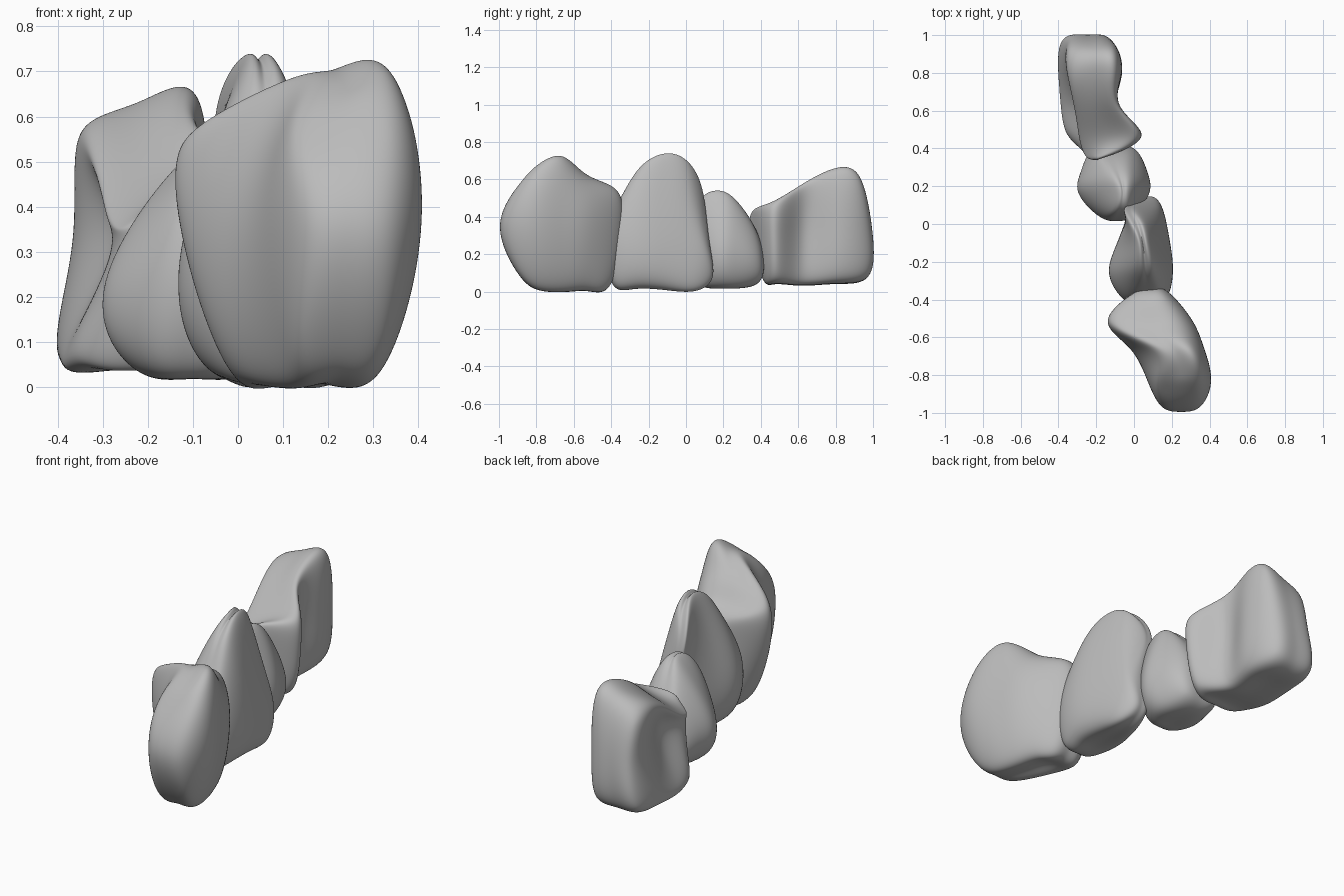
import bpy
import bmesh
from mathutils import Vector

default_cube = bpy.data.objects.get("Cube")
if default_cube:
    bpy.data.objects.remove(default_cube, do_unlink=True)

# One plain grey stone colour
stone_grey = bpy.data.materials.new("stone_grey")
stone_grey.use_nodes = True
colour = (0.5, 0.5, 0.5, 1)
stone_grey.diffuse_color = colour
stone_grey.node_tree.nodes["Principled BSDF"].inputs["Base Color"].default_value = colour

CROWN = Vector((0, 0, 2))
END_BULGE = Vector((0, 2.5, 0))


def smooth_position(vert):
    """Where a cage corner ends up after subdivision smoothing."""
    count = len(vert.link_edges)
    total = vert.co * count * (count - 1)
    for edge in vert.link_edges:
        total += edge.other_vert(vert).co * 2
    for face in vert.link_faces:
        total += face.calc_center_median() * 4
    return total / (count * (count + 5))


def fit_cage(bm, strength=0.8, rounds=6):
    """Push the cage outwards so the smoothed stone keeps its intended size."""
    targets = [vert.co.copy() for vert in bm.verts]
    for _ in range(rounds):
        moved = [smooth_position(vert) for vert in bm.verts]
        for vert, target, now in zip(bm.verts, targets, moved):
            vert.co += (target - now) * strength


def section_points(section, slant):
    """Eight points around one section, starting at the middle of its top."""
    right = [Vector((r, y, z)) for y, z, l, r in section]
    left = [Vector((l, y, z)) for y, z, l, r in section]
    left[0].z -= slant
    top = (left[0] + right[0]) / 2 + CROWN
    base = (left[2] + right[2]) / 2 - CROWN
    return [top, *right, base, *reversed(left)]


def make_stone(name, sections, slant):
    """Loft sections; each level is (y, z, left x, right x) in hundredths."""
    bm = bmesh.new()
    loops = [section_points(section, slant) for section in sections]
    rings = [[bm.verts.new(point / 100) for point in loop] for loop in loops]

    # Side walls
    for near, far in zip(rings, rings[1:]):
        for i in range(8):
            j = (i + 1) % 8
            bm.faces.new((near[i], near[j], far[j], far[i]))
    # Slightly bulging ends
    for loop, ring, bulge in ((loops[0], rings[0], -END_BULGE),
                              (loops[-1], rings[-1], END_BULGE)):
        centre = bm.verts.new(((loop[2] + loop[6]) / 2 + bulge) / 100)
        for i in range(0, 8, 2):
            bm.faces.new((ring[i], ring[i + 1], ring[(i + 2) % 8], centre))
    bmesh.ops.recalc_face_normals(bm, faces=bm.faces)
    fit_cage(bm)
    for face in bm.faces:
        face.smooth = True

    mesh = bpy.data.meshes.new(name)
    bm.to_mesh(mesh)
    bm.free()
    mesh.materials.append(stone_grey)
    stone = bpy.data.objects.new(name, mesh)
    bpy.context.collection.objects.link(stone)
    rounding = stone.modifiers.new("rounding", "SUBSURF")
    rounding.levels = rounding.render_levels = 4
    return stone


# Broad boulder at the front, with a sloping crest
make_stone("front_boulder", [
    ((-88, 58, 14, 33), (-97, 36, 15, 35), (-90, 12, 14, 32)),
    ((-79, 66, 13, 35), (-83, 37, 7, 41), (-79, 4, 11, 32)),
    ((-66, 70, 9, 32), (-66, 36, -2, 37), (-64, 3, 4, 29)),
    ((-53, 61, -9, 23), (-51, 41, -14, 31), (-52, 4, -2, 25)),
    ((-39, 55, -2, 16), (-36, 38, 2, 18), (-40, 7, 1, 18)),
], slant=4)

# Tall pointed stone behind it
make_stone("pointed_stone", [
    ((-34, 50, 1, 12), (-40, 30, -5, 16), (-39, 6, -1, 15)),
    ((-24, 64, 0, 12), (-27, 28, -13, 20), (-27, 4, -6, 17)),
    ((-10, 70, 0, 9), (-13, 28, -10, 19), (-10, 3, -4, 16)),
    ((2, 65, -4, 6), (3, 30, -4, 15), (5, 3, 0, 15)),
    ((9, 51, -5, 2), (10, 28, 0, 12), (14, 10, 2, 11)),
], slant=0)

# Small rounded stone filling the gap
make_stone("small_stone", [
    ((7, 46, -12, -2), (4, 25, -18, -1), (7, 7, -18, -3)),
    ((17, 51, -11, -1), (16, 23, -29, 8), (16, 4, -22, 2)),
    ((27, 46, -15, -1), (27, 23, -28, 7), (28, 4, -22, 2)),
    ((37, 32, -19, -3), (39, 18, -22, 1), (39, 7, -21, -2)),
], slant=0)

# Flat-topped boulder at the back, with a side spur and hollows
make_stone("back_boulder", [
    ((36, 43, -25, -14), (37, 30, -26, -13), (41, 9, -28, -10)),
    ((46, 47, -29, 2), (47, 30, -28, 4), (48, 7, -36, -2)),
    ((62, 56, -32, -8), (62, 33, -27, -9), (62, 6, -39, -10)),
    ((80, 64, -35, -9), (80, 33, -35, -6), (80, 7, -40, -9)),
    ((93, 60, -34, -11), (97, 32, -35, -12), (97, 10, -38, -14)),
], slant=8)
